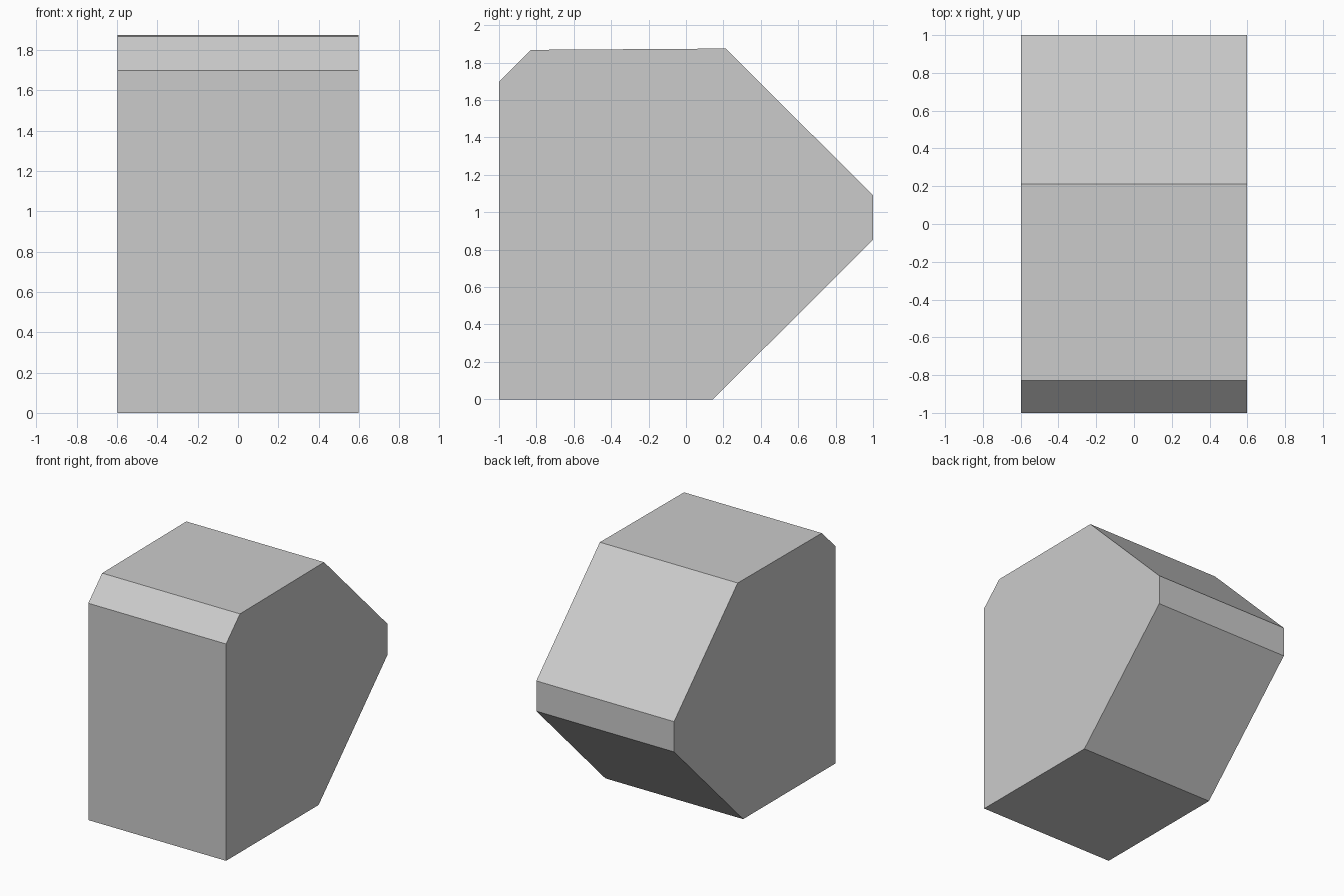
import bpy
import bmesh

if "Cube" in bpy.data.objects:
    bpy.data.objects.remove(bpy.data.objects["Cube"])

HALF_WIDTH = 0.597

# Side outline as (y, z): flat front and base, chamfered top front, pointed back
outline = [(-1, 0), (0.145, 0), (1, 0.853), (1, 1.09),
           (0.213, 1.875), (-0.828, 1.868), (-1, 1.698)]

# Solid block: outline extruded across the width
bm = bmesh.new()
side = bm.faces.new([bm.verts.new((-HALF_WIDTH, y, z)) for y, z in outline])
extruded = bmesh.ops.extrude_face_region(bm, geom=[side], use_keep_orig=True)
moved = [g for g in extruded["geom"] if isinstance(g, bmesh.types.BMVert)]
bmesh.ops.translate(bm, verts=moved, vec=(2 * HALF_WIDTH, 0, 0))
bmesh.ops.recalc_face_normals(bm, faces=bm.faces)

mesh = bpy.data.meshes.new("faceted_block")
bm.to_mesh(mesh)
bm.free()
block = bpy.data.objects.new("faceted_block", mesh)
bpy.context.collection.objects.link(block)
